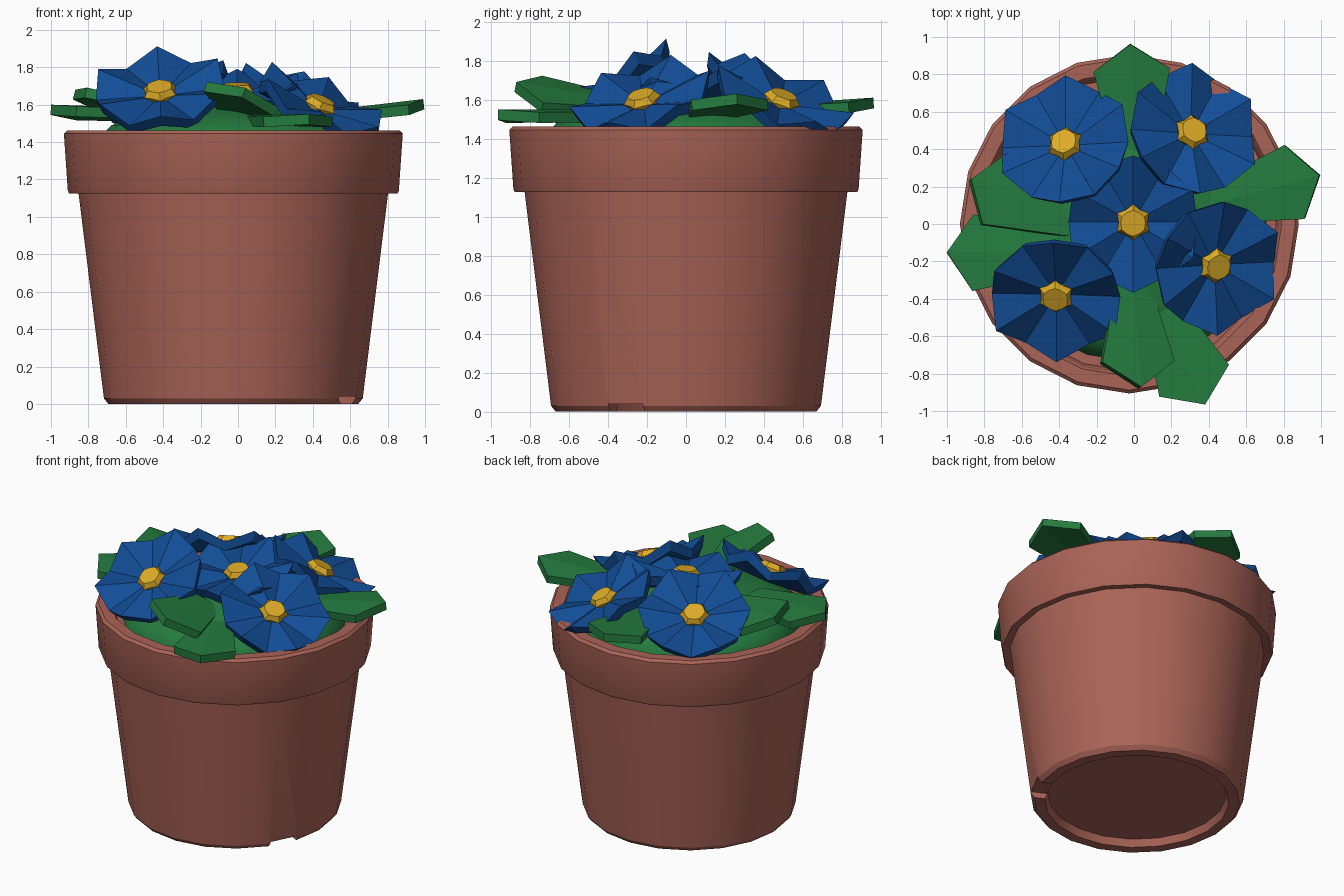
import bpy, bmesh, math
from mathutils import Vector, Quaternion

if "Cube" in bpy.data.objects:
    bpy.data.objects.remove(bpy.data.objects["Cube"])


def material(name, rgb):
    m = bpy.data.materials.new(name)
    m.diffuse_color = (*rgb, 1)
    m.use_nodes = True
    m.node_tree.nodes["Principled BSDF"].inputs["Base Color"].default_value = m.diffuse_color
    return m


TERRACOTTA = material("terracotta", (0.40, 0.125, 0.095))
GREEN = material("leaf green", (0.018, 0.20, 0.05))
BLUE = material("petal blue", (0.006, 0.075, 0.31))
YELLOW = material("flower centre yellow", (0.72, 0.41, 0.02))


def make(name, verts, faces, mat, fix_normals=True):
    me = bpy.data.meshes.new(name)
    me.from_pydata([tuple(v) for v in verts], [], faces)
    if fix_normals:
        bm = bmesh.new()
        bm.from_mesh(me)
        bmesh.ops.recalc_face_normals(bm, faces=bm.faces)
        bm.to_mesh(me)
        bm.free()
    me.materials.append(mat)
    ob = bpy.data.objects.new(name, me)
    bpy.context.collection.objects.link(ob)
    return ob


def lathe(name, profile, n, centre, mat):
    """Revolve an (r, z) profile; both ends are capped by an n-gon."""
    verts = [(centre[0] + r * math.cos(2 * math.pi * i / n),
              centre[1] + r * math.sin(2 * math.pi * i / n), z)
             for r, z in profile for i in range(n)]
    faces = [(k * n + i, k * n + (i + 1) % n, (k + 1) * n + (i + 1) % n, (k + 1) * n + i)
             for k in range(len(profile) - 1) for i in range(n)]
    faces.append(tuple(range(n)))
    faces.append(tuple(range((len(profile) - 1) * n, len(profile) * n)))
    return make(name, verts, faces, mat)


def select_only(ob):
    bpy.ops.object.select_all(action='DESELECT')
    ob.select_set(True)
    bpy.context.view_layer.objects.active = ob


def smooth(ob, degrees):
    select_only(ob)
    bpy.ops.object.shade_smooth_by_angle(angle=math.radians(degrees))


# Pot: recessed base, tapering wall, collar, lip and inner ledge
C = (-0.025, 0.0)
pot = lathe("pot", [
    (0.58, 0.05), (0.60, 0.0), (0.668, 0.0), (0.692, 0.03), (0.828, 1.13),
    (0.878, 1.125), (0.885, 1.14), (0.906, 1.445), (0.888, 1.463),
    (0.815, 1.463), (0.80, 1.445), (0.785, 1.36)], 20, C, TERRACOTTA)

# Drain notch in the foot ring
a = math.radians(-27)
bpy.ops.mesh.primitive_cube_add(
    size=1, location=(C[0] + 0.69 * math.cos(a), 0.69 * math.sin(a), 0.0), rotation=(0, 0, a))
cutter = bpy.context.object
cutter.scale = (0.24, 0.2, 0.08)
cutter.hide_render = True
mod = pot.modifiers.new("notch", 'BOOLEAN')
mod.operation = 'DIFFERENCE'
mod.object = cutter
mod.solver = 'EXACT'
select_only(pot)
bpy.ops.object.modifier_apply(modifier=mod.name)
bpy.data.objects.remove(cutter)
smooth(pot, 30)

# Leafy mound filling the pot
mound = lathe("foliage_mound", [
    (0.735, 1.355), (0.715, 1.43), (0.65, 1.49), (0.50, 1.55), (0.30, 1.59), (0.08, 1.605)],
    20, C, GREEN)
smooth(mound, 40)


# Flowers: six pleated petals around a raised star-shaped centre
def flower(index, centre, azimuth, tilt):
    az = math.radians(azimuth)
    rot = Quaternion((-math.sin(az), math.cos(az), 0), math.radians(tilt))
    place = lambda r, ang, z: Vector(centre) + rot @ Vector((r * math.cos(ang), r * math.sin(ang), z))
    n = 12
    angs = [math.pi / 2 + 2 * math.pi * i / n for i in range(n)]
    # petals: even spokes are raised tips, odd spokes are folds
    verts = [place(0.37 if i % 2 == 0 else 0.345, t, 0.04 if i % 2 == 0 else -0.04)
             for i, t in enumerate(angs)]
    verts += [place(0.35 if i % 2 == 0 else 0.325, t, -0.03 if i % 2 == 0 else -0.10)
              for i, t in enumerate(angs)]
    verts += [place(0, 0, -0.05), place(0, 0, -0.12)]
    faces = []
    for i in range(n):
        j = (i + 1) % n
        faces += [(i, j, 24), (j + n, i + n, 25), (i + n, j + n, j, i)]
    make(f"flower_petals_{index}", verts, faces, BLUE)
    # centre
    top = [place(0.07, t, 0.01) if i % 2 == 0 else place(0.066, t, 0.01) for i, t in enumerate(angs)]
    low = [place(0.098 if i % 2 == 0 else 0.078, t, -0.025) for i, t in enumerate(angs)]
    base = [place(0.07, t, -0.065) for t in angs]
    faces = [tuple(range(n)), tuple(range(2 * n, 3 * n))]
    for k in (0, n):
        faces += [(k + i, k + (i + 1) % n, k + n + (i + 1) % n, k + n + i) for i in range(n)]
    make(f"flower_centre_{index}", top + low + base, faces, YELLOW)


for k, (pos, azimuth, tilt) in enumerate([
        ((-0.005, 0.005, 1.70), -90, 8),
        ((-0.375, 0.44, 1.66), 118, 27),
        ((0.32, 0.50, 1.62), 45, 28),
        ((0.45, -0.23, 1.62), -32, 28),
        ((-0.42, -0.40, 1.69), -100, 31)]):
    flower(k + 1, pos, azimuth, tilt)


# Leaves: creased kite-like plates, given by base, tip and roll
def leaf(index, base, tip, roll):
    base, tip = Vector(base), Vector(tip)
    d = (tip - base).normalized()
    side = Vector((0, 0, 1)).cross(d).normalized()
    side = Quaternion(d, math.radians(roll)) @ side
    up = d.cross(side)
    shoulder = tip - d * 0.14 - up * 0.015
    verts = [base, tip, shoulder + side * 0.205, base + side * 0.10 - up * 0.01,
             shoulder - side * 0.205, base - side * 0.10 - up * 0.01]
    ob = make(f"leaf_{index}", verts, [(0, 1, 2, 3), (0, 5, 4, 1)], GREEN, False)
    mod = ob.modifiers.new("thickness", 'SOLIDIFY')
    mod.thickness = 0.055
    mod.offset = -1


for k, args in enumerate([
        ((0.01, 0.38, 1.57), (-0.02, 0.96, 1.61), 0),
        ((0.40, 0.10, 1.56), (0.99, 0.26, 1.63), 0),
        ((-0.40, -0.16, 1.58), (-1.0, -0.15, 1.60), 3),
        ((-0.32, 0.03, 1.58), (-0.87, 0.24, 1.68), 14),
        ((0.0, -0.33, 1.60), (0.04, -0.87, 1.69), -20),
        ((0.13, -0.42, 1.55), (0.38, -0.965, 1.55), 0)]):
    leaf(k + 1, *args)
